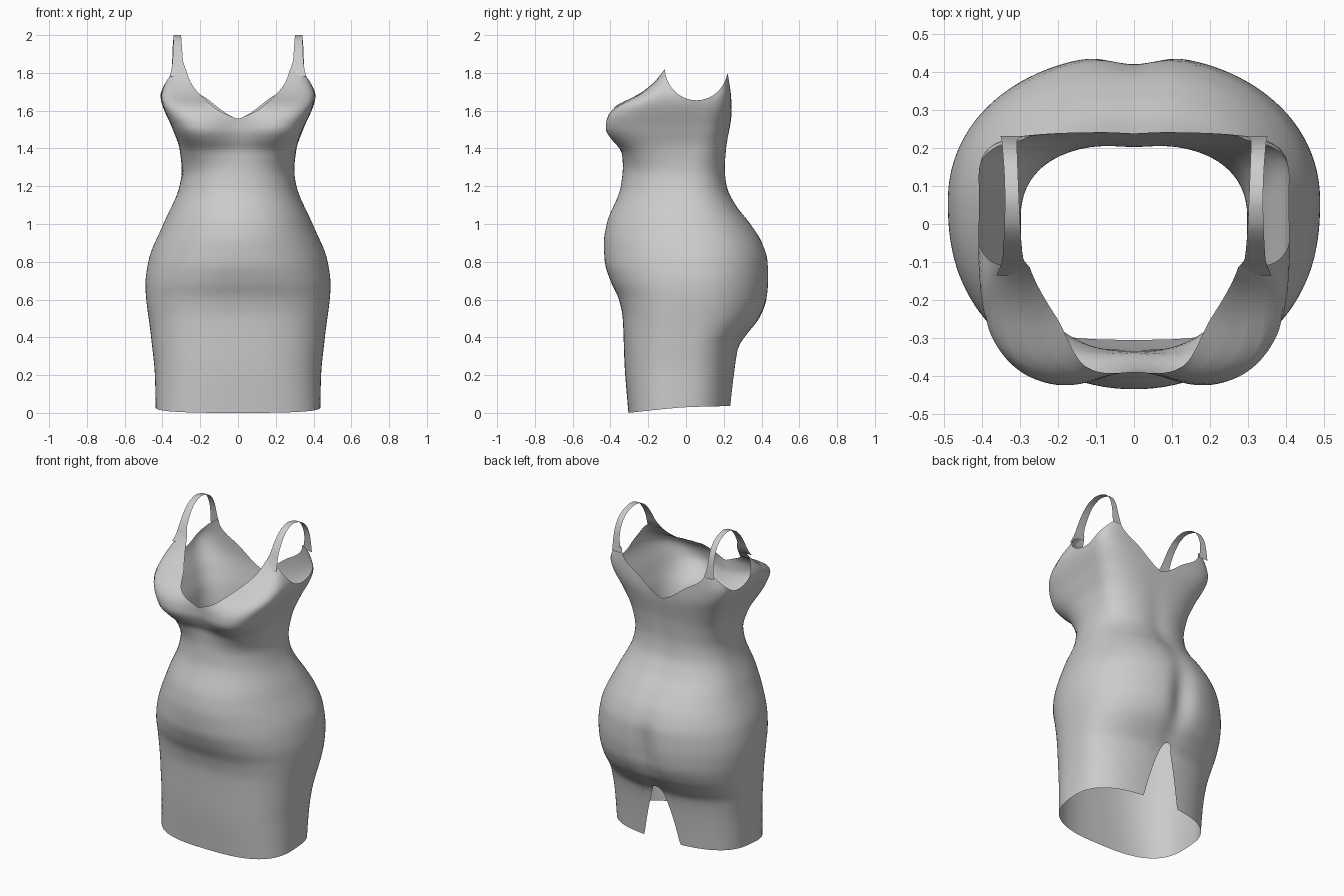
import bpy
import bmesh
from math import sin, cos, pi, exp
from mathutils import Vector

default_cube = bpy.data.objects.get("Cube")
if default_cube:
    bpy.data.objects.remove(default_cube, do_unlink=True)

COLUMNS, ROWS = 240, 70


def curve(*points):
    """Return a monotone smooth interpolation through (position, value) points."""
    secants = [(b[1] - a[1]) / (b[0] - a[0]) for a, b in zip(points, points[1:])]
    slopes = [secants[0]]
    for left, right in zip(secants, secants[1:]):
        slopes.append(2 * left * right / (left + right) if left * right > 0 else 0)
    slopes.append(secants[-1])

    def evaluate(position):
        position = min(max(position, points[0][0]), points[-1][0])
        i = 0
        while i < len(secants) - 1 and position > points[i + 1][0]:
            i += 1
        (start, low), (end, high) = points[i], points[i + 1]
        span = end - start
        t = (position - start) / span
        ease = t * t * (3 - 2 * t)
        bend = t * (1 - t) * span
        return (low + (high - low) * ease
                + bend * ((1 - t) * slopes[i] - t * slopes[i + 1]))

    return evaluate


# Body profiles by height
half_width = curve((0, .435), (.2, .44), (.4, .46), (.68, .49), (.8, .475), (1, .395),
                   (1.2, .31), (1.28, .298), (1.4, .31), (1.5, .345), (1.68, .41),
                   (1.75, .385), (1.82, .353))
front_line = curve((0, -.305), (.25, -.325), (.5, -.335), (.6, -.355), (.7, -.4),
                   (.8, -.43), (.9, -.435), (1, -.42), (1.2, -.345), (1.3, -.335),
                   (1.38, -.35), (1.45, -.41), (1.5, -.437), (1.55, -.428),
                   (1.62, -.378), (1.69, -.245), (1.755, -.166), (1.82, -.115))
back_line = curve((0, .235), (.2, .255), (.35, .28), (.42, .33), (.5, .395), (.6, .437),
                  (.7, .447), (.8, .442), (.9, .41), (1, .347), (1.1, .27),
                  (1.2, .222), (1.3, .21), (1.4, .215), (1.6, .242), (1.82, .228))
middle = curve((0, -.03), (.7, .06), (1.2, 0), (1.5, .05), (1.8, .06))
front_squareness = curve((0, 2.8), (.5, 2.6), (.9, 2.1), (1.25, 2.3), (1.5, 4.5), (1.8, 8))
back_squareness = curve((0, 2.6), (.4, 2.3), (.7, 2.1), (1.2, 2.4), (1.5, 3), (1.75, 6))

# Edge outlines
front_neck = curve((0, 1.555), (.1, 1.6), (.2, 1.685), (.25, 1.75), (.28, 1.84), (.3, 2))
back_neck = curve((0, 1.555), (.05, 1.578), (.16, 1.66), (.28, 1.75), (.31, 1.9))
slit = curve((0, .4), (.02, .39), (.04, .35), (.126, .03), (.13, 0))
hem = curve((-.305, 0), (-.1, .022), (0, .03), (.25, .037))


def bump(value, centre, size):
    return exp(-((value - centre) / size) ** 2)


def surface(angle, z):
    """Point on the body at a direction around it and a height."""
    c, s = cos(angle), sin(angle)
    centre = middle(z)
    front = s < 0
    depth = centre - front_line(z) if front else back_line(z) - centre
    power = front_squareness(z) if front else back_squareness(z)
    radius = (abs(c / half_width(z)) ** power + abs(s / depth) ** power) ** (-1 / power)
    x, y = radius * c, centre + radius * s
    if front:
        y += .048 * bump(x, 0, .13) * bump(z, 1.5, .1) * abs(s)
    else:
        cleft = .038 * bump(z, .64, .2) + .01 * bump(z, 1.15, .25)
        y -= cleft * bump(x, 0, .075) * abs(s)
    return Vector((x, y, z))


def below_top(p):
    """True under the neckline and outside the armholes."""
    neck = front_neck if p.y < .06 else back_neck
    armhole = ((p.y - .055) / .167) ** 2 + ((p.z - 1.83) / .175) ** 2
    return p.z < neck(abs(p.x)) and not (abs(p.x) > .2 and armhole < 1)


def above_bottom(p):
    """True above the hem and outside the back slit."""
    return p.z > hem(p.y) and not (p.y > 0 and p.z < slit(abs(p.x)))


def find_edge(angle, inside, limit, keep):
    if keep(surface(angle, limit)):
        return limit
    for _ in range(18):
        half = (inside + limit) / 2
        if keep(surface(angle, half)):
            inside = half
        else:
            limit = half
    return inside


fabric = bpy.data.materials.new("grey fabric")
fabric.use_nodes = True
grey = (.6, .6, .6, 1)
fabric.diffuse_color = grey
fabric.node_tree.nodes["Principled BSDF"].inputs["Base Color"].default_value = grey


def make_sheet(name, lines, closed=False):
    """Join neighbouring lines of points into a smooth sheet of quads."""
    bm = bmesh.new()
    grid = [[bm.verts.new(p) for p in line] for line in lines]
    following = grid[1:] + grid[:1] if closed else grid[1:]
    for a, b in zip(grid, following):
        for i in range(len(a) - 1):
            bm.faces.new((a[i], b[i], b[i + 1], a[i + 1])).smooth = True
    mesh = bpy.data.meshes.new(name)
    bm.to_mesh(mesh)
    bm.free()
    mesh.materials.append(fabric)
    obj = bpy.data.objects.new(name, mesh)
    bpy.context.collection.objects.link(obj)
    return obj


# Dress body
columns = []
for j in range(COLUMNS):
    angle = 2 * pi * (j + .5) / COLUMNS - pi / 2
    bottom = find_edge(angle, .6, 0, above_bottom)
    top = find_edge(angle, 1.5, 1.82, below_top)
    columns.append([surface(angle, bottom + (top - bottom) * i / ROWS)
                    for i in range(ROWS + 1)])
make_sheet("dress_body", columns, closed=True)

# Shoulder straps: path from front to back, with inner and outer edges
strap_y = curve((0, -.135), (1, -.112), (2, -.09), (3, -.045), (4, .005), (5, .065),
                (6, .13), (7, .18), (8, .215), (9, .227), (10, .232))
strap_z = curve((0, 1.78), (1, 1.82), (2, 1.87), (3, 1.94), (4, 1.983), (5, 2),
                (6, 1.985), (7, 1.95), (8, 1.88), (9, 1.81), (10, 1.76))
strap_inner = curve((0, .268), (1, .277), (2, .292), (4, .3), (8, .308), (10, .29))
strap_outer = curve((0, .362), (1, .352), (2, .346), (5, .34), (8, .348), (10, .352))
STATIONS = 40
for side, name in ((1, "left_strap"), (-1, "right_strap")):
    stations = []
    for k in range(STATIONS + 1):
        t = 10 * k / STATIONS
        edges = [strap_inner(t), strap_outer(t)]
        if side < 0:
            edges.reverse()
        stations.append([Vector((side * x, strap_y(t), strap_z(t))) for x in edges])
    make_sheet(name, [line[::-1] for line in stations])
